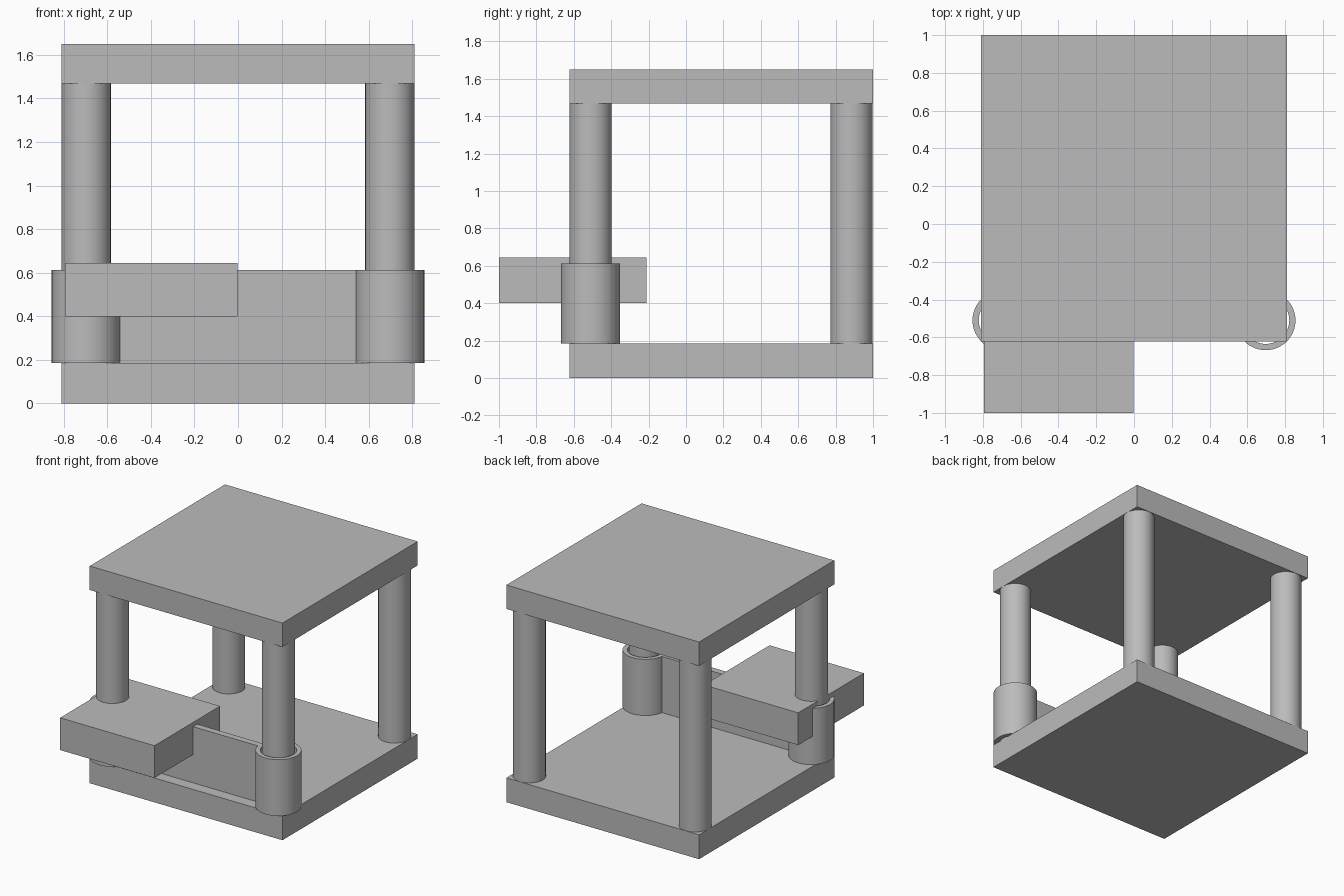
import bpy, bmesh
from math import pi, cos, sin, radians

cube = bpy.data.objects.get("Cube")
if cube:
    bpy.data.objects.remove(cube, do_unlink=True)

grey = bpy.data.materials.new("plain_grey")
grey.use_nodes = True
COLOUR = (0.5, 0.5, 0.5, 1)
grey.diffuse_color = COLOUR
grey.node_tree.nodes["Principled BSDF"].inputs["Base Color"].default_value = COLOUR

SIDES = 64
POST_X, FRONT_Y, BACK_Y = 0.697, -0.51, 0.885
POST_R, BORE_R, SLEEVE_R = 0.113, 0.125, 0.158
BASE_TOP, ROOF_BOTTOM, SLEEVE_TOP = 0.185, 1.468, 0.612


def finish(name, bm, smooth=False):
    bmesh.ops.recalc_face_normals(bm, faces=bm.faces)
    mesh = bpy.data.meshes.new(name)
    bm.to_mesh(mesh)
    bm.free()
    mesh.materials.append(grey)
    obj = bpy.data.objects.new(name, mesh)
    bpy.context.collection.objects.link(obj)
    if smooth:
        bpy.ops.object.select_all(action='DESELECT')
        obj.select_set(True)
        bpy.context.view_layer.objects.active = obj
        bpy.ops.object.shade_smooth_by_angle(angle=radians(30))
    return obj


def box(name, low, high):
    bm = bmesh.new()
    bmesh.ops.create_cube(bm, size=1)
    for v in bm.verts:
        v.co = [b if c > 0 else a for a, b, c in zip(low, high, v.co)]
    return finish(name, bm)


def lathe(name, x, y, profile):
    """Turn a closed radius/height profile around a vertical axis."""
    bm = bmesh.new()
    rings = [[bm.verts.new((x + r * cos(2 * pi * i / SIDES),
                            y + r * sin(2 * pi * i / SIDES), z))
              for i in range(SIDES)] for r, z in profile]
    for a, b in zip(rings, rings[1:] + rings[:1]):
        for i in range(SIDES):
            j = (i + 1) % SIDES
            bm.faces.new((a[i], a[j], b[j], b[i]))
    return finish(name, bm, True)


def post(name, x, y):
    bm = bmesh.new()
    bmesh.ops.create_cone(bm, cap_ends=True, segments=SIDES, radius1=POST_R,
                          radius2=POST_R, depth=ROOF_BOTTOM - BASE_TOP)
    bmesh.ops.translate(bm, verts=bm.verts,
                        vec=(x, y, (ROOF_BOTTOM + BASE_TOP) / 2))
    return finish(name, bm, True)


# Base and roof plates
box("base_plate", (-0.81, -0.623, 0), (0.81, 1, BASE_TOP))
box("roof_plate", (-0.81, -0.623, ROOF_BOTTOM), (0.81, 1, 1.65))

# Four posts, with hollow sleeves sliding on the front pair
for side, x in (("left", POST_X), ("right", -POST_X)):
    post("front_post_" + side, x, FRONT_Y)
    post("back_post_" + side, x, BACK_Y)
    lathe("sleeve_" + side, x, FRONT_Y,
          [(SLEEVE_R, BASE_TOP), (SLEEVE_R, SLEEVE_TOP),
           (BORE_R, SLEEVE_TOP), (BORE_R, BASE_TOP)])

# Web joining the sleeves, and the block it carries
reach = POST_X - (SLEEVE_R + BORE_R) / 2
box("sleeve_web", (-reach, FRONT_Y - 0.025, BASE_TOP),
    (reach, FRONT_Y + 0.025, SLEEVE_TOP))
box("carried_block", (-0.795, -1, 0.4), (-0.002, -0.212, 0.645))
